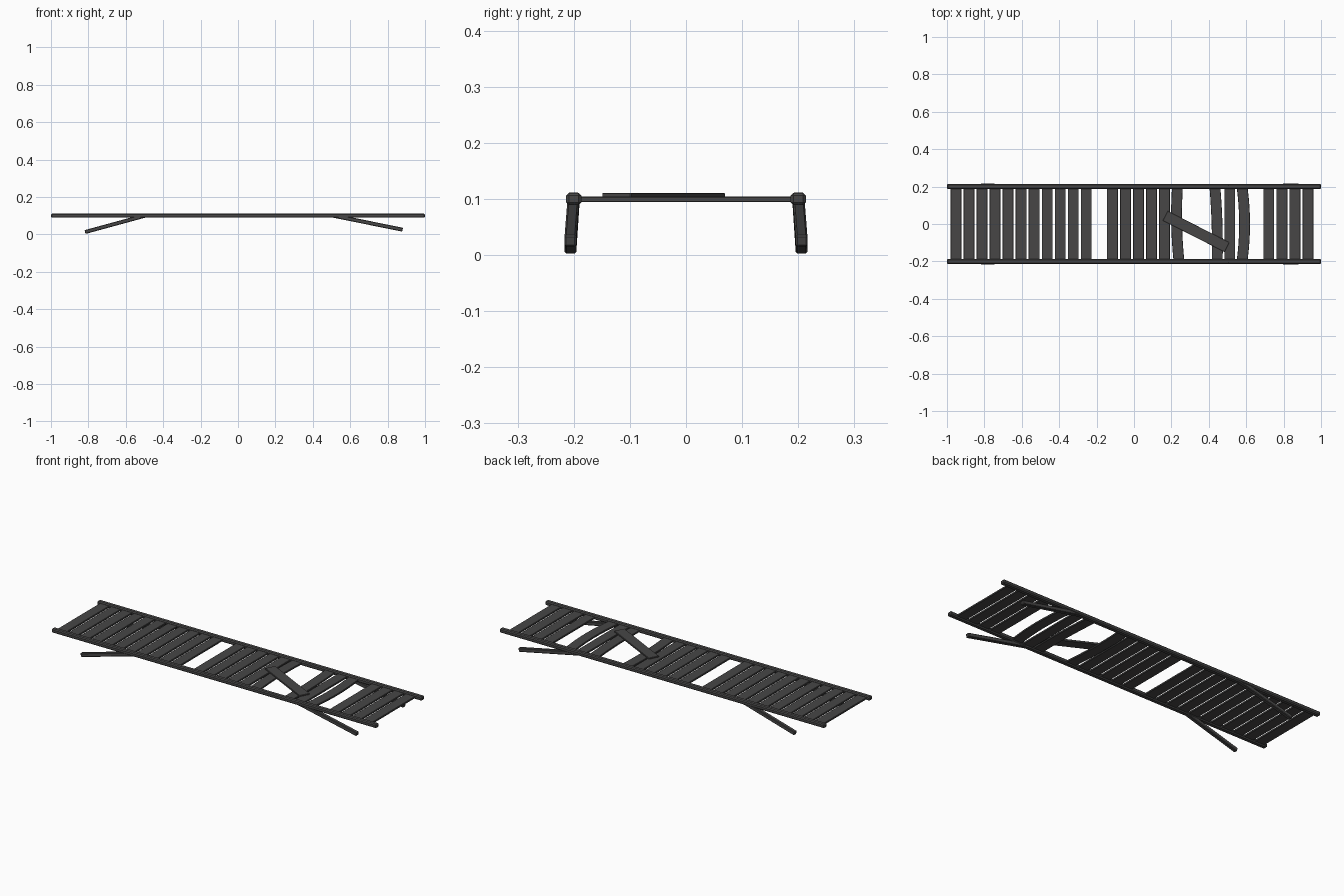
import bpy, bmesh, math
from mathutils import Vector, Matrix

if "Cube" in bpy.data.objects:
    bpy.data.objects.remove(bpy.data.objects["Cube"])

wood = bpy.data.materials.new("charcoal wood")
wood.diffuse_color = (0.063, 0.062, 0.062, 1)
wood.use_nodes = True
wood.node_tree.nodes["Principled BSDF"].inputs["Base Color"].default_value = wood.diffuse_color


def finish(bm, name):
    bmesh.ops.recalc_face_normals(bm, faces=bm.faces)
    me = bpy.data.meshes.new(name)
    bm.to_mesh(me)
    bm.free()
    me.materials.append(wood)
    ob = bpy.data.objects.new(name, me)
    bpy.context.collection.objects.link(ob)
    return ob


def bevel(ob, width):
    m = ob.modifiers.new("edge wear", 'BEVEL')
    m.width = width
    m.segments = 1


def beam(name, a, b, wy, wz, chamfer):
    """Box beam between two points, with chamfered edges."""
    a, b = Vector(a), Vector(b)
    d = b - a
    x = d.normalized()
    z = x.cross(Vector((0, 1, 0))).normalized()
    y = z.cross(x)
    bm = bmesh.new()
    bmesh.ops.create_cube(bm, size=1)
    rot = Matrix((x, y, z)).transposed().to_4x4()
    mat = Matrix.Translation((a + b) / 2) @ rot @ Matrix.Diagonal((d.length, wy, wz, 1))
    bm.transform(mat)
    bevel(finish(bm, name), chamfer)


def plank(name, cx, width=0.058, half=0.193, bow=0.0, shift=0.0):
    """Cross plank along y; bow curves its middle towards +x, shift slants it."""
    bm = bmesh.new()
    n = 8 if bow else 1
    rings = []
    for i in range(n + 1):
        t = -1 + 2 * i / n
        c = cx + bow * (1 - t * t) + shift * t
        rings.append([bm.verts.new((c + sx * width / 2, t * half, 0.0995 + sz * 0.005))
                      for sx, sz in ((-1, -1), (1, -1), (1, 1), (-1, 1))])
    for r, s in zip(rings, rings[1:]):
        for k in range(4):
            bm.faces.new((r[k], r[(k + 1) % 4], s[(k + 1) % 4], s[k]))
    bm.faces.new(rings[0])
    bm.faces.new(rings[-1])
    bevel(finish(bm, name), 0.0015)


# Side rails and splayed legs
for side, s in (("front", -1), ("back", 1)):
    beam(side + "_rail", (-1, s * 0.2, 0.1), (1, s * 0.2, 0.1), 0.027, 0.022, 0.005)
    beam(side + "_left_leg", (-0.818, s * 0.206, 0.0125), (-0.49, s * 0.2, 0.102), 0.021, 0.021, 0.003)
    beam(side + "_right_leg", (0.88, s * 0.206, 0.025), (0.50, s * 0.2, 0.102), 0.021, 0.021, 0.003)

# Deck planks, with missing and warped ones
missing = {11, 18, 19, 23}
warped = {17: (-0.008, -0.004), 20: (0.005, -0.006), 22: (0.013, 0.0)}
for i in range(28):
    if i not in missing:
        bow, shift = warped.get(i, (0, 0))
        base = 0.003 if i == 17 else (-0.003 if bow else 0)
        plank("deck_plank_%02d" % i, -0.952 + i * 0.0697 + base, bow=bow, shift=shift)

# Loose plank lying diagonally over the gap
bm = bmesh.new()
bmesh.ops.create_cube(bm, size=1)
bm.transform(Matrix.Translation((0.332, -0.04, 0.106))
             @ Matrix.Rotation(math.radians(-27), 4, 'Z')
             @ Matrix.Diagonal((0.37, 0.058, 0.01, 1)))
bevel(finish(bm, "loose_plank"), 0.0015)
